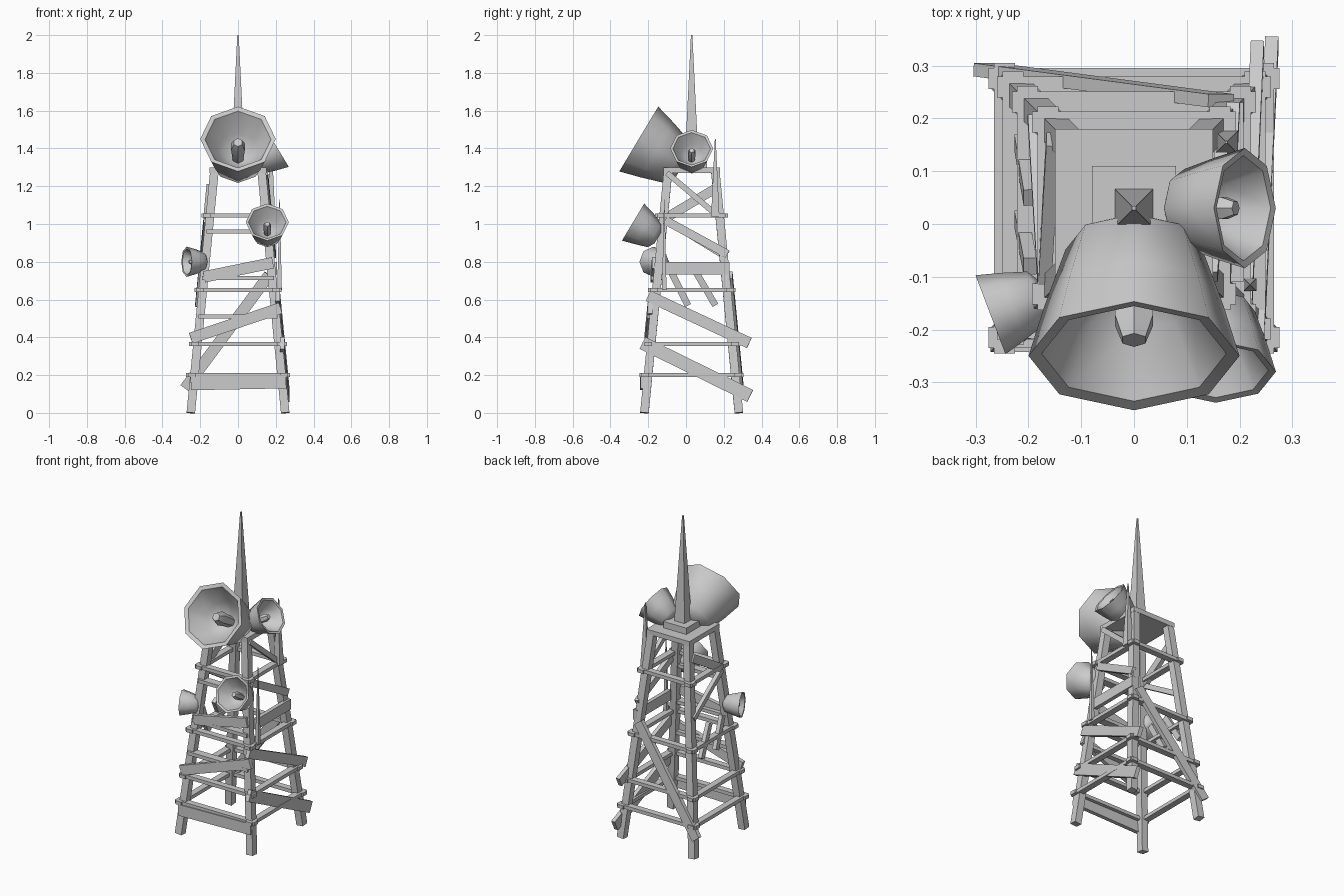
import bpy, bmesh, math
from mathutils import Vector, Matrix

cube = bpy.data.objects.get("Cube")
if cube:
    bpy.data.objects.remove(cube)

grey = bpy.data.materials.new("plain_grey")
grey.use_nodes = True
grey.diffuse_color = (0.6, 0.6, 0.6, 1)
grey.node_tree.nodes["Principled BSDF"].inputs["Base Color"].default_value = (0.6, 0.6, 0.6, 1)

CY = 0.03          # tower axis in y
TOP = 1.28         # leg height


def finish(bm, name, smooth=False):
    bmesh.ops.recalc_face_normals(bm, faces=bm.faces)
    mesh = bpy.data.meshes.new(name)
    bm.to_mesh(mesh)
    bm.free()
    mesh.materials.append(grey)
    obj = bpy.data.objects.new(name, mesh)
    bpy.context.collection.objects.link(obj)
    if smooth:
        bpy.ops.object.select_all(action='DESELECT')
        obj.select_set(True)
        bpy.context.view_layer.objects.active = obj
        bpy.ops.object.shade_smooth_by_angle(angle=math.radians(50))
    return obj


def beam(name, a, b, width, depth, normal):
    """Box from a to b; depth is measured along the normal."""
    a, b = Vector(a), Vector(b)
    run = (b - a).normalized()
    side = run.cross(Vector(normal)).normalized()
    out = side.cross(run)
    frame = Matrix((run * (b - a).length, side * width, out * depth)).transposed().to_4x4()
    bm = bmesh.new()
    bmesh.ops.create_cube(bm, size=1, matrix=Matrix.Translation((a + b) / 2) @ frame)
    return finish(bm, name)


def half(z):
    return 0.25 - 0.125 * z / TOP


def spike(name, x, y, z0, z1, r):
    bm = bmesh.new()
    place = Matrix.Translation((x, y, (z0 + z1) / 2)) @ Matrix.Rotation(math.pi / 4, 4, 'Z')
    bmesh.ops.create_cone(bm, cap_ends=True, segments=4, radius1=r * math.sqrt(2),
                          radius2=r * 0.15, depth=z1 - z0, matrix=place)
    return finish(bm, name)


def lathe(name, profile, centre, axis, sides):
    """Spin (radius, depth behind the rim) points about the axis."""
    axis = Vector(axis).normalized()
    side = axis.cross(Vector((0, 0, 1))).normalized()
    up = side.cross(axis)
    bm = bmesh.new()
    rings = []
    for r, d in profile:
        mid = Vector(centre) - axis * d
        rings.append([bm.verts.new(mid + r * (up * math.cos(t) + side * math.sin(t)))
                      for t in (math.tau * i / sides for i in range(sides))])
    for lo, hi in zip(rings, rings[1:]):
        for i in range(sides):
            j = (i + 1) % sides
            bm.faces.new((lo[i], lo[j], hi[j], hi[i]))
    bm.faces.new(rings[0])
    bm.faces.new(rings[-1])
    return finish(bm, name, True)


def dish(name, centre, axis, s):
    bowl = [(0.07, 0.272), (0.13, 0.235), (0.17, 0.11), (0.2, 0.0),
            (0.175, 0.005), (0.11, 0.12), (0.03, 0.2)]
    lathe(name + "_bowl", [(r * s, d * s) for r, d in bowl], centre, axis, 8)
    feed = [(0.03, 0.22), (0.042, 0.08), (0.025, 0.035)]
    lathe(name + "_feed", [(r * s, d * s) for r, d in feed], centre, axis, 6)


# Legs
for sx in (-1, 1):
    for sy in (-1, 1):
        beam("leg", (sx * half(0), CY + sy * half(0), 0),
             (sx * half(TOP), CY + sy * half(TOP), TOP), 0.045, 0.045, (0, 1, 0))

# Platform, mast base and mast
beam("platform", (0, CY, 1.27), (0, CY, 1.3), 0.3, 0.3, (0, 1, 0))
beam("mast_base", (0, CY, 1.3), (0, CY, 1.34), 0.16, 0.16, (0, 1, 0))
spike("mast", 0, CY, 1.34, 2.0, 0.036)
spike("right_antenna", 0.22, -0.115, 0.65, 1.13, 0.012)
spike("back_antenna", 0.175, 0.155, 1.04, 1.45, 0.022)

# Horizontal rails around the tower
for z in (0.2, 0.365, 0.65, 1.045):
    h = half(z) + 0.015
    for s in (-1, 1):
        beam("cross_rail", (-h - 0.03, CY + s * h, z), (h + 0.03, CY + s * h, z),
             0.022, 0.04, (0, 1, 0))
        beam("side_rail", (s * h, CY - h - 0.03, z), (s * h, CY + h + 0.03, z),
             0.022, 0.04, (1, 0, 0))
for z in (0.51, 0.715, 0.96):
    h = half(z) + 0.01
    beam("front_rail", (-h, CY - h, z), (h, CY - h, z), 0.022, 0.05, (0, 1, 0))

# Slanted planks: (face sign, start along face, z, end along face, z, width)
for s, a, z0, b, z1, w in (
        (-1, -0.25, 0.155, 0.255, 0.165, 0.07),
        (-1, -0.25, 0.395, 0.225, 0.555, 0.06),
        (-1, -0.18, 0.72, 0.185, 0.795, 0.06),
        (1, -0.28, 0.13, 0.165, 0.73, 0.06)):
    beam("front_plank" if s < 0 else "back_plank",
         (a, CY + s * (half(z0) + 0.025), z0), (b, CY + s * (half(z1) + 0.025), z1),
         w, 0.025, (0, 1, 0))
for s, a, z0, b, z1, w in (
        (1, -0.23, 0.37, 0.34, 0.09, 0.07),
        (1, -0.2, 0.62, 0.335, 0.37, 0.06),
        (1, -0.11, 0.765, 0.23, 0.765, 0.065),
        (1, -0.11, 1.02, 0.22, 0.84, 0.045),
        (1, -0.1, 1.27, 0.16, 1.05, 0.03),
        (-1, -0.11, 1.03, 0.16, 1.19, 0.05),
        (-1, -0.11, 1.02, 0.2, 0.83, 0.03),
        (-1, -0.08, 0.75, 0.01, 0.57, 0.035),
        (-1, 0.05, 0.75, 0.155, 0.57, 0.035)):
    beam("right_plank" if s < 0 else "left_plank",
         (s * (half(z0) + 0.02), a, z0), (s * (half(z1) + 0.02), b, z1),
         w, 0.025, (1, 0, 0))

# Dishes
dish("main", (0, -0.25, 1.45), (0, -0.857, 0.515), 1)
dish("upper_side", (0.21, CY, 1.4), (0.857, 0, 0.515), 0.57)
dish("front", (0.155, -0.28, 1.01), (0, -0.857, 0.515), 0.57)
dish("lower_side", (-0.272, -0.172, 0.8), (-0.935, -0.355, 0), 0.4)
